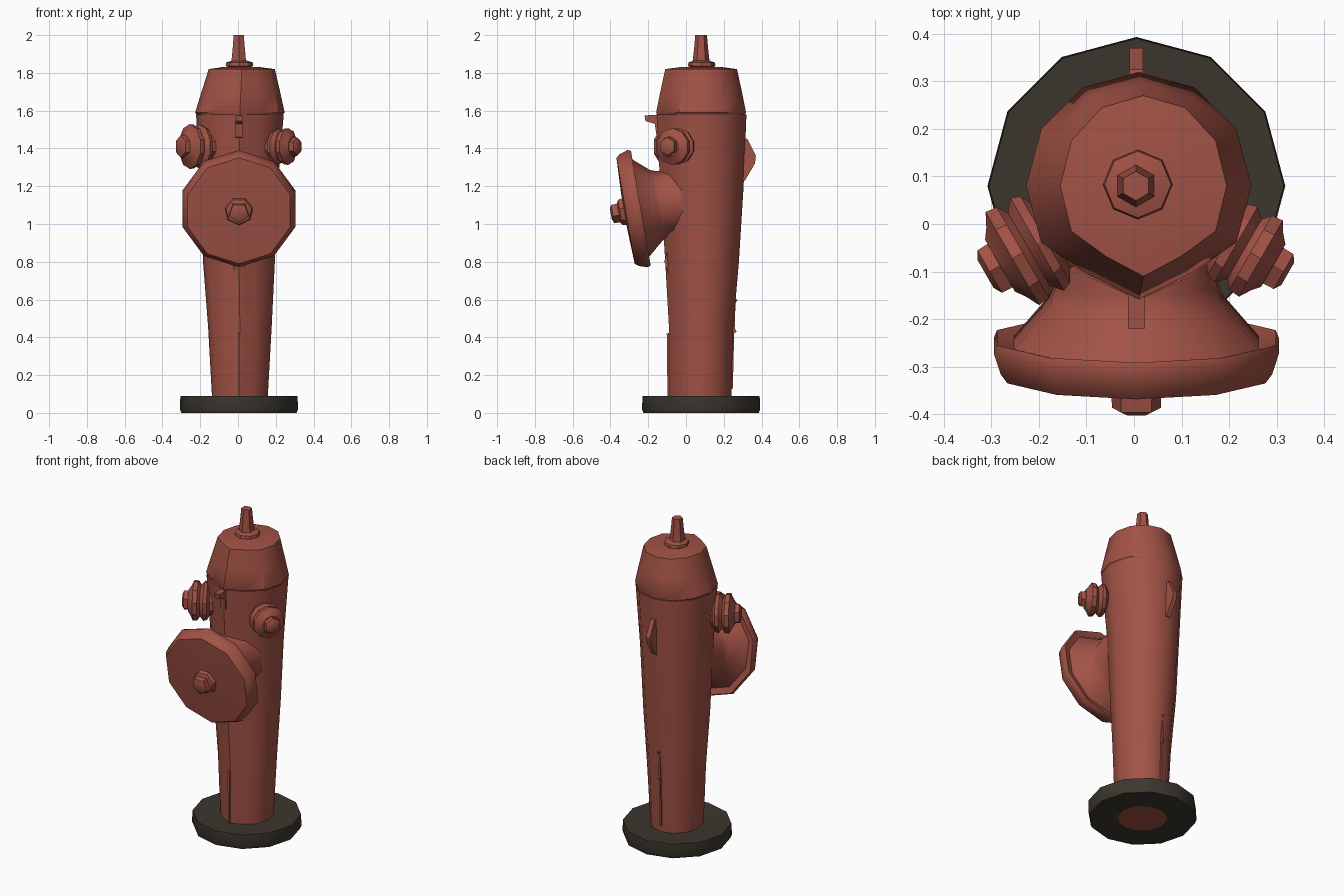
import bpy, bmesh, math
from mathutils import Matrix, Vector

if "Cube" in bpy.data.objects:
    bpy.data.objects.remove(bpy.data.objects["Cube"])


def material(name, rgb):
    m = bpy.data.materials.new(name)
    m.use_nodes = True
    m.diffuse_color = (*rgb, 1)
    bsdf = m.node_tree.nodes["Principled BSDF"]
    bsdf.inputs["Base Color"].default_value = (*rgb, 1)
    bsdf.inputs["Roughness"].default_value = 0.8
    return m


RED = material("faded_red", (0.36, 0.085, 0.06))
DARK = material("dark_iron", (0.045, 0.038, 0.027))


def finish(name, bm, mat, angle):
    bmesh.ops.recalc_face_normals(bm, faces=bm.faces[:])
    mesh = bpy.data.meshes.new(name)
    bm.to_mesh(mesh)
    bm.free()
    mesh.materials.append(mat)
    ob = bpy.data.objects.new(name, mesh)
    bpy.context.collection.objects.link(ob)
    bpy.ops.object.select_all(action='DESELECT')
    ob.select_set(True)
    bpy.context.view_layer.objects.active = ob
    bpy.ops.object.shade_smooth_by_angle(angle=math.radians(angle))
    return ob


def loft(name, rings, sides, mat, frame=Matrix(), pinch=1.0, closed=False, angle=40):
    """Join rings (height, centre x, centre y, radius x, radius y)."""
    bm = bmesh.new()
    loops = []
    for h, cx, cy, rx, ry in rings:
        loop = []
        for i in range(sides):
            a = math.tau * i / sides - math.pi / 2
            k = pinch if i in (1, sides - 1) else 1.0
            p = Vector((cx + rx * k * math.cos(a), cy + ry * k * math.sin(a), h))
            loop.append(bm.verts.new(frame @ p))
        loops.append(loop)
    pairs = list(zip(loops, loops[1:]))
    if closed:
        pairs.append((loops[-1], loops[0]))
    else:
        bm.faces.new(loops[0])
        bm.faces.new(loops[-1])
    for lo, hi in pairs:
        for i in range(sides):
            j = (i + 1) % sides
            bm.faces.new((lo[i], lo[j], hi[j], hi[i]))
    return finish(name, bm, mat, angle)


def lathe(name, profile, sides, mat, origin, direction=(0, 0, 1), **kw):
    """Turn (distance, radius) pairs about an axis."""
    d = Vector(direction).normalized()
    frame = Matrix.Translation(origin) @ d.to_track_quat('Z', 'Y').to_matrix().to_4x4()
    return loft(name, [(t, 0, 0, r, r) for t, r in profile], sides, mat, frame, **kw)


def rib(name, outline, half, x=0.005):
    """Extrude a side outline of (y, z) points across x."""
    bm = bmesh.new()
    a, b = ([bm.verts.new((x + s * half, y, z)) for y, z in outline] for s in (-1, 1))
    bm.faces.new(a)
    bm.faces.new(b)
    for i in range(len(a)):
        j = (i + 1) % len(a)
        bm.faces.new((a[i], a[j], b[j], b[i]))
    return finish(name, bm, RED, 30)


# Base ring, open in the middle where the barrel stands
lathe("base_ring", [(0, 0.14), (0, 0.305), (0.02, 0.313), (0.09, 0.31), (0.085, 0.14)],
      12, DARK, (0.005, 0.08, 0), closed=True)

# Barrel widening towards the top
loft("barrel", [
    (0.0, 0.01, 0.075, 0.145, 0.155),
    (0.09, 0.01, 0.075, 0.148, 0.165),
    (0.45, 0.01, 0.08, 0.168, 0.17),
    (0.80, 0.005, 0.085, 0.19, 0.195),
    (1.20, 0.005, 0.085, 0.205, 0.22),
    (1.58, 0.01, 0.08, 0.232, 0.24)], 12, RED, pinch=0.92)

# Bonnet
loft("bonnet", [
    (1.575, 0.01, 0.08, 0.225, 0.23),
    (1.59, 0.01, 0.08, 0.237, 0.238),
    (1.70, 0.015, 0.08, 0.208, 0.216),
    (1.82, 0.02, 0.08, 0.175, 0.19),
    (1.832, 0.015, 0.08, 0.09, 0.1)], 12, RED, pinch=0.9)

# Top collar and operating nut
lathe("top_collar", [(0, 0.05), (0.012, 0.073), (0.03, 0.07), (0.04, 0.04)],
      8, RED, (0.008, 0.083, 1.825))
lathe("top_nut", [(0, 0.046), (0.09, 0.036), (0.15, 0.031)], 6, RED, (0.004, 0.08, 1.85))

# Large front outlet: tilted plate, neck and nut
FACE, DOWN = (0.005, -0.32, 1.07), (0, -0.985, -0.17)
lathe("front_outlet", [
    (0.008, 0.09), (0, 0.285), (-0.02, 0.3), (-0.065, 0.315), (-0.082, 0.308),
    (-0.072, 0.27), (-0.095, 0.25), (-0.165, 0.19), (-0.20, 0.178), (-0.32, 0.185)],
    10, RED, FACE, DOWN)
lathe("front_outlet_collar", [(0, 0.078), (0.03, 0.07), (0.04, 0.05)], 7, RED, FACE, DOWN)
lathe("front_outlet_nut", [(0.02, 0.056), (0.07, 0.054), (0.08, 0.03)], 5, RED, FACE, DOWN)

# Side outlets, the right one larger
for name, side, x, k in (("right_outlet", -1, -0.312, 1.1), ("left_outlet", 1, 0.323, 0.9)):
    origin, out = (x, -0.105, 1.41), (side * 0.87, -0.5, 0)
    profile = [(-0.25, 0.075), (-0.16, 0.075), (-0.145, 0.1), (-0.125, 0.107),
               (-0.105, 0.085), (-0.09, 0.105), (-0.065, 0.108), (-0.05, 0.08), (-0.035, 0.06)]
    lathe(name, [(t, r * k) for t, r in profile], 10, RED, origin, out, angle=30)
    lathe(name + "_nut", [(-0.05, 0.056 * k), (-0.01, 0.054 * k), (0.0, 0.035 * k)],
          6, RED, origin, out)

# Front lip, casting seams and back lug
rib("front_lip", [(-0.10, 1.58), (-0.22, 1.575), (-0.215, 1.545), (-0.165, 1.53),
                  (-0.155, 1.46), (-0.10, 1.44)], 0.018)
rib("front_seam", [(-0.06, 0.09), (-0.098, 0.09), (-0.102, 0.42), (-0.06, 0.43)], 0.006)
rib("front_boss", [(-0.08, 0.7), (-0.115, 0.8), (-0.08, 0.92), (0, 0.92), (0, 0.7)], 0.03)
rib("back_seam", [(0.2, 0.1), (0.248, 0.13), (0.255, 0.42), (0.268, 0.43), (0.258, 0.45),
                  (0.262, 0.58), (0.272, 0.6), (0.2, 0.62)], 0.006)
rib("back_lug", [(0.25, 1.2), (0.312, 1.23), (0.365, 1.32), (0.37, 1.36), (0.325, 1.45),
                 (0.25, 1.47)], 0.014)
